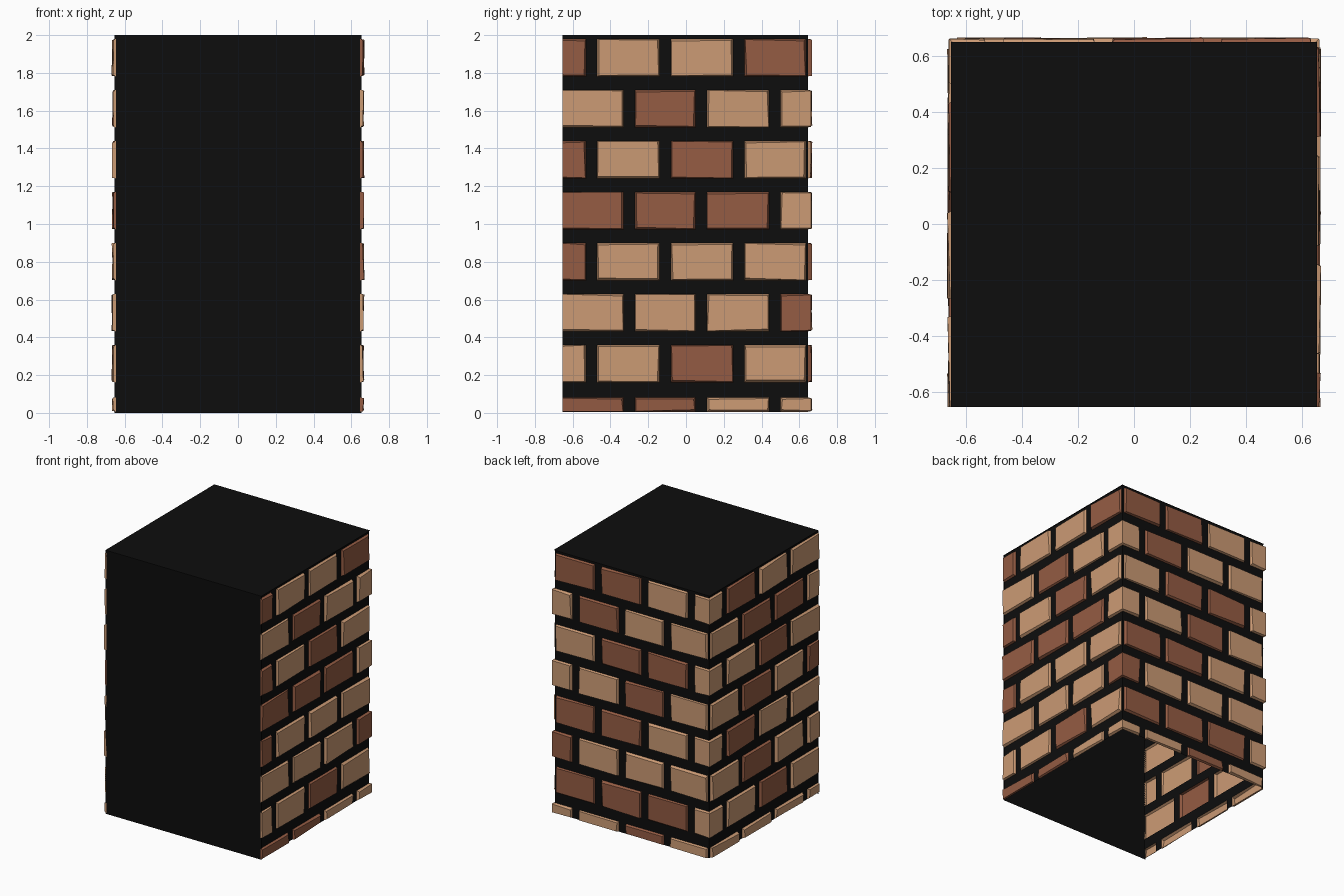
import bpy, bmesh, random

if "Cube" in bpy.data.objects:
    bpy.data.objects.remove(bpy.data.objects["Cube"])
random.seed(4)

P = 0.647        # mortar plane distance from the centre
D = 0.016        # usual brick relief
FRONT = -0.655   # plane of the plain front panel
H = 2.0


def material(name, rgb):
    m = bpy.data.materials.new(name)
    m.diffuse_color = (*rgb, 1)
    m.use_nodes = True
    m.node_tree.nodes["Principled BSDF"].inputs["Base Color"].default_value = m.diffuse_color
    return m


BLACK = material("black mortar", (0.004, 0.004, 0.004))
TAN = material("tan brick", (0.60, 0.325, 0.175))
RED = material("terracotta brick", (0.30, 0.107, 0.057))

# brick rows (bottom, top) and the two alternating brick layouts
ROWS = [(0.006, 0.082)] + [(0.162 + 0.27 * k, 0.36 + 0.27 * k) for k in range(7)]
LONG = [(-0.66, -0.33), (-0.27, 0.05), (0.11, 0.44), (0.50, 0.66)]
SHORT = [(-0.66, -0.53), (-0.47, -0.14), (-0.08, 0.25), (0.31, 0.635)]


def brick_wall(name, place, lo, hi, colours, shift, wrap_lo):
    """Single-skin wall: mortar strips with hollow raised bricks between them."""
    bm = bmesh.new()

    def face(pts, mat):
        f = bm.faces.new([bm.verts.new(place(*p)) for p in pts])
        f.material_index = mat

    def flat(u0, u1, z0, z1):
        if u1 - u0 > 1e-4 and z1 - z0 > 1e-4:
            face([(u0, z0, 0), (u1, z0, 0), (u1, z1, 0), (u0, z1, 0)], 0)

    def brick(u0, u1, z0, z1, mat):
        at_lo, at_hi = u0 <= lo + 1e-4, u1 >= hi - 1e-4
        turn_lo, turn_hi = at_lo and wrap_lo, at_hi
        base = [(u0, z0, 0), (u1, z0, 0), (u1, z1, 0), (u0, z1, 0)]
        cap = []
        for i, (u, z, _) in enumerate(base):
            left = i in (0, 3)
            turning = turn_lo if left else turn_hi
            d = D if turning else random.uniform(0.011, 0.022)
            if turning:                       # brick carries on round the corner
                u += -D if left else D
            elif not (left and at_lo):
                u += random.uniform(0.002, 0.012) * (1 if left else -1)
            # corner bricks keep one height so both walls meet
            dz = 0.006 if turning else random.uniform(0.001, 0.012)
            cap.append((u, z + (dz if i < 2 else -dz), d))
        face(cap, mat)
        for i in range(4):
            if (i == 1 and turn_hi) or (i == 3 and turn_lo):
                continue
            j = (i + 1) % 4
            face([base[i], base[j], cap[j], cap[i]], mat)

    z = 0.006
    for r, (z0, z1) in enumerate(ROWS):
        flat(lo, hi, z, z0)
        u = lo
        for (a, b), c in zip(SHORT if (r + shift) % 2 else LONG, colours[r]):
            a, b = max(a, lo), min(b, hi)
            if name == "back_wall" and r % 2 == 0 and a == lo:
                a = lo + 0.008                # this end stops short of the corner
            flat(u, a, z0, z1)
            brick(a, b, z0, z1, 1 if c == "T" else 2)
            u = b
        flat(u, hi, z0, z1)
        z = z1
    flat(lo, hi, z, H)
    bmesh.ops.remove_doubles(bm, verts=bm.verts, dist=1e-5)
    bmesh.ops.recalc_face_normals(bm, faces=bm.faces)
    # make the skin face outwards
    if sum(f.normal.dot(f.calc_center_median() - place(0, 1, -P)) for f in bm.faces) < 0:
        bmesh.ops.reverse_faces(bm, faces=bm.faces)
    finish(bm, name, [BLACK, TAN, RED])


def finish(bm, name, mats):
    me = bpy.data.meshes.new(name)
    bm.to_mesh(me)
    bm.free()
    for m in mats:
        me.materials.append(m)
    ob = bpy.data.objects.new(name, me)
    bpy.context.collection.objects.link(ob)


def panel(name, pts):
    bm = bmesh.new()
    bm.faces.new([bm.verts.new(p) for p in pts])
    finish(bm, name, [BLACK])


from mathutils import Vector as V

# brick colours per row, bottom row first, along increasing y or x
brick_wall("right_wall", lambda u, z, d: V((P + d, u, z)), FRONT, P,
           "RRTT TTRT TTTR RTTT RRRT RTRT TRTT RTTR".split(), 0, False)
brick_wall("left_wall", lambda u, z, d: V((-P - d, u, z)), FRONT, P,
           "TTTT TRTT TTRT TTRT RTRT TRTT TRRT TTRT".split(), 1, False)
brick_wall("back_wall", lambda u, z, d: V((u, P + d, z)), -P, P,
           "TRTT TRRR TTTR TTRR TRTT TRRT TTRT TTRR".split(), 0, True)

# plain front and top; the underside stays open
W = 0.655
panel("front_panel", [(-W, FRONT, 0), (W, FRONT, 0), (W, FRONT, H), (-W, FRONT, H)])
panel("top_panel", [(-W, FRONT, H), (W, FRONT, H), (W, 0.652, H), (-W, 0.652, H)])
